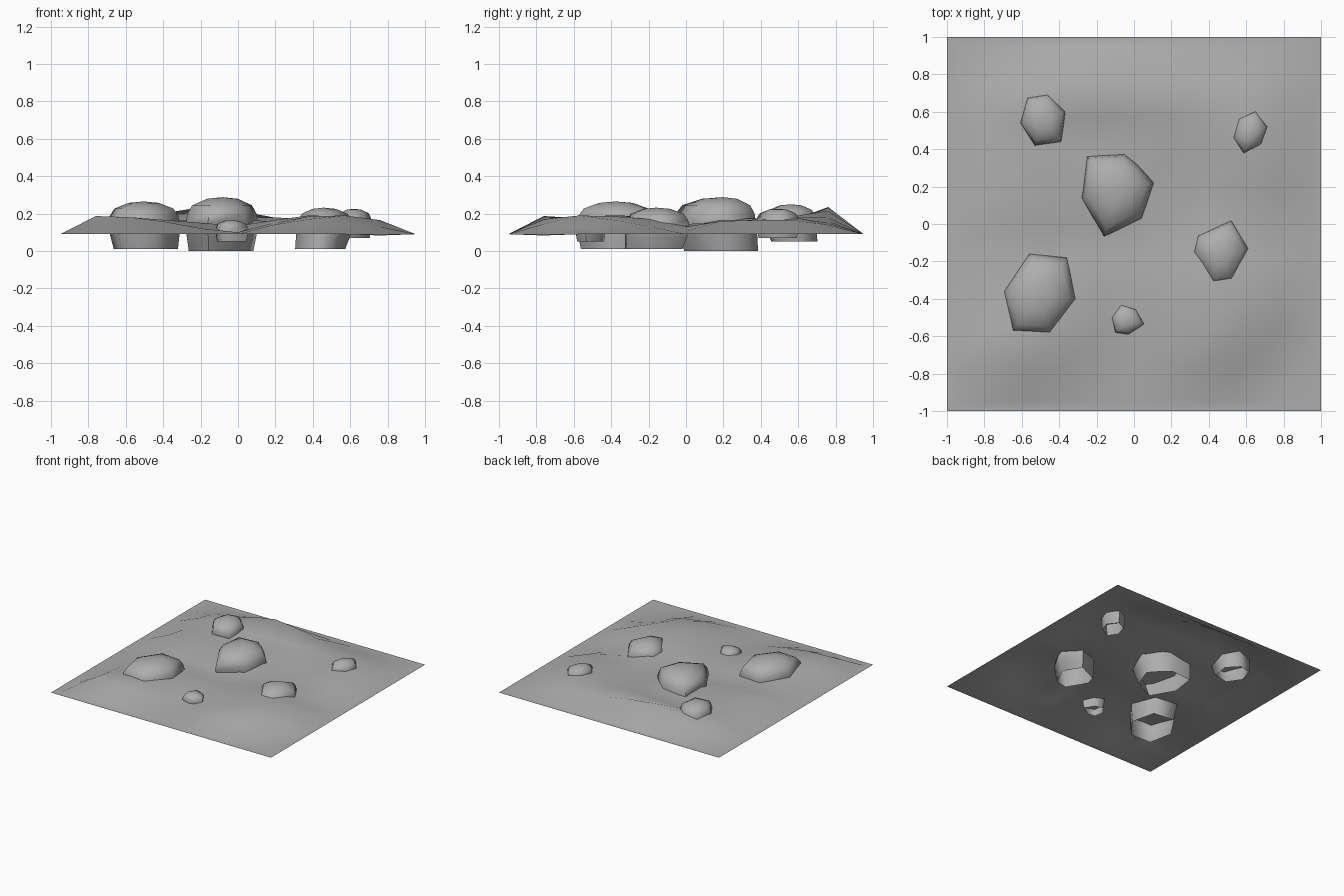
import bpy, bmesh, math

stone = bpy.data.materials.new("stone grey")
stone.diffuse_color = (0.42, 0.42, 0.42, 1)


def finish(bm, name, angle):
    me = bpy.data.meshes.new(name)
    bm.to_mesh(me)
    bm.free()
    me.materials.append(stone)
    ob = bpy.data.objects.new(name, me)
    bpy.context.collection.objects.link(ob)
    bpy.ops.object.select_all(action='DESELECT')
    ob.select_set(True)
    bpy.context.view_layer.objects.active = ob
    bpy.ops.object.shade_smooth_by_angle(angle=math.radians(angle))


# Ground: coarse height grid inside a flat rim (heights in mm, back row first)
RIM = 0.09
HEIGHTS = [
    (130, 155, 205, 235, 215, 180, 160, 150, 140),
    (165, 175, 165, 165, 185, 180, 170, 180, 165),
    (145, 150, 130, 145, 175, 145, 145, 170, 165),
    (175, 180, 170, 160, 175, 155, 140, 150, 160),
    (150, 140, 125, 115, 135, 140, 145, 130, 105),
    (140, 145, 140, 120, 120, 155, 185, 170, 130),
    (145, 165, 165, 150, 135, 165, 190, 185, 165),
    (165, 175, 165, 120, 100, 150, 185, 190, 130),
    (187, 180, 155, 120, 100, 140, 170, 145, 83),
]
axis = [-1] + [-0.95 + 0.19 * i for i in range(11)] + [1]
n = len(axis)


def ground_z(i, j):
    if 2 <= i <= n - 3 and 2 <= j <= n - 3:
        return HEIGHTS[n - 3 - j][i - 2] / 1000
    return RIM


bm = bmesh.new()
grid = [[bm.verts.new((axis[i], axis[j], ground_z(i, j))) for i in range(n)]
        for j in range(n)]
for j in range(n - 1):
    for i in range(n - 1):
        bm.faces.new((grid[j][i], grid[j][i + 1],
                      grid[j + 1][i + 1], grid[j + 1][i]))
finish(bm, "ground", 60)


# Rocks: open-bottomed domes over an uneven outline (counter-clockwise)
PROFILE = [(0.89, 0.0), (0.96, 0.28), (1.0, 0.52), (0.95, 0.70),
           (0.82, 0.85), (0.42, 0.97)]  # outline scale, height fraction


def rock(name, outline, bottom, top, lean=(0, 0)):
    n = len(outline)
    cx = sum(p[0] for p in outline) / n
    cy = sum(p[1] for p in outline) / n
    bm = bmesh.new()
    rings = []
    for s, f in PROFILE:
        k = max(0, 1 - f / 0.5)          # lean only shifts the buried base
        rings.append([bm.verts.new((cx + (x - cx) * s + lean[0] * k,
                                    cy + (y - cy) * s + lean[1] * k,
                                    bottom + (top - bottom) * f))
                      for x, y in outline])
    for a, b in zip(rings, rings[1:]):
        for i in range(n):
            k = (i + 1) % n
            bm.faces.new((a[i], a[k], b[k], b[i]))
    tip = bm.verts.new((cx, cy, top))
    for i in range(n):
        bm.faces.new((rings[-1][i], rings[-1][(i + 1) % n], tip))
    finish(bm, name, 75)


rock("centre_rock", [(-0.16, -0.068), (0.04, 0.03), (0.108, 0.22), (0.02, 0.32),
                     (-0.05, 0.375), (-0.25, 0.36), (-0.28, 0.14)],
     0.0, 0.288, (-0.005, 0.03))
rock("front_left_rock", [(-0.65, -0.575), (-0.45, -0.585), (-0.31, -0.40),
                         (-0.36, -0.18), (-0.56, -0.16), (-0.695, -0.36)],
     0.01, 0.265, (0.01, 0))
rock("right_rock", [(0.42, -0.325), (0.53, -0.305), (0.615, -0.13),
                    (0.52, 0.02), (0.34, -0.06), (0.315, -0.15)],
     0.01, 0.232, (-0.025, -0.02))
rock("back_left_rock", [(-0.53, 0.42), (-0.39, 0.44), (-0.365, 0.60),
                        (-0.46, 0.697), (-0.57, 0.675), (-0.61, 0.54)],
     0.052, 0.25, (0, 0.02))
rock("back_right_rock", [(0.585, 0.375), (0.68, 0.425), (0.715, 0.52),
                         (0.65, 0.605), (0.56, 0.565), (0.53, 0.46)], 0.07, 0.226)
rock("front_small_rock", [(-0.10, -0.58), (-0.03, -0.59), (0.055, -0.535),
                          (0.01, -0.455), (-0.07, -0.43), (-0.12, -0.50)], 0.05, 0.165)
